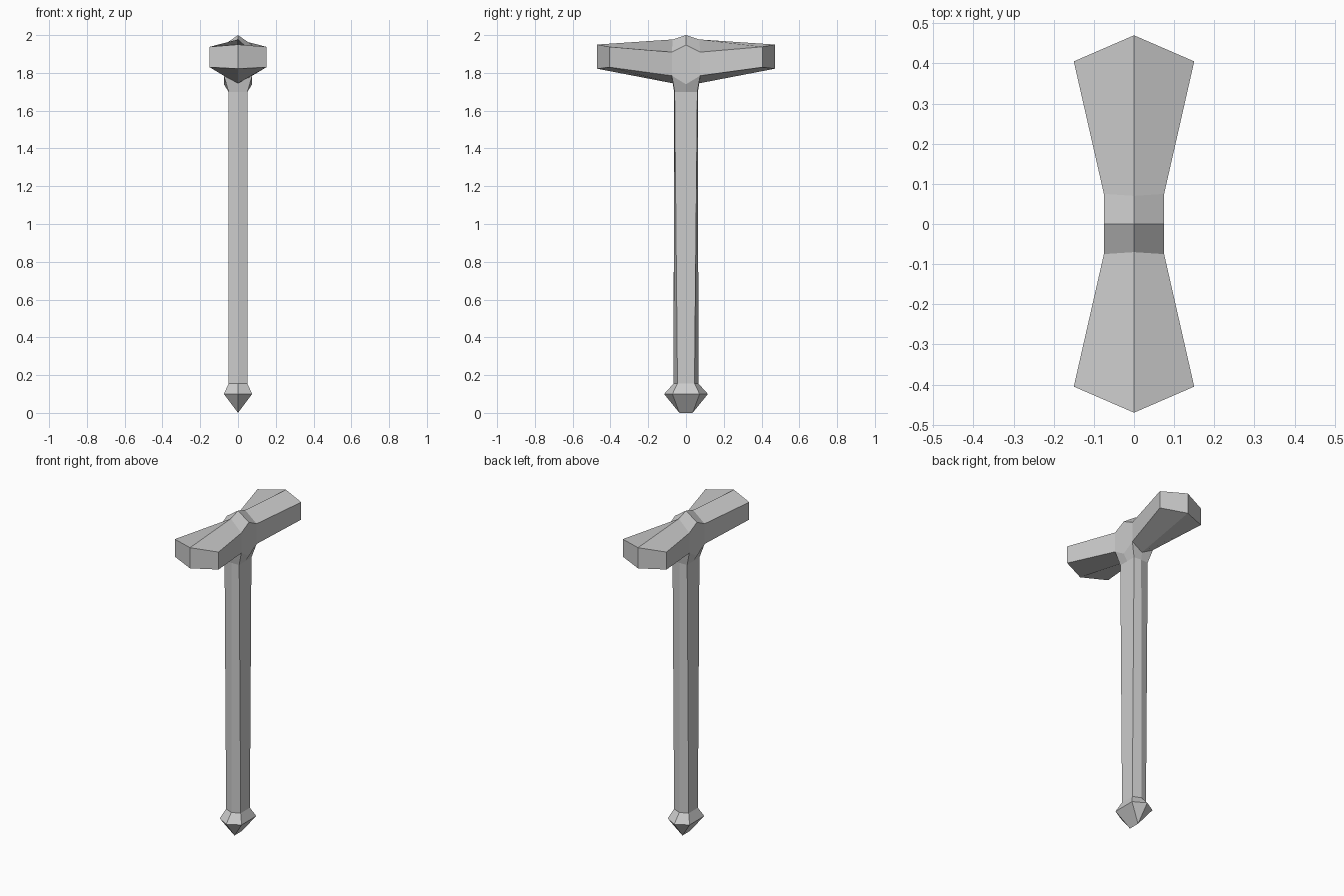
import bpy, bmesh

old = bpy.data.objects.get("Cube")
if old:
    bpy.data.objects.remove(old, do_unlink=True)

grey = bpy.data.materials.new("plain_grey")
grey.use_nodes = True
colour = (0.6, 0.6, 0.6, 1)
grey.diffuse_color = colour
grey.node_tree.nodes["Principled BSDF"].inputs["Base Color"].default_value = colour


def loft(name, rings):
    """Bridge equal-length closed rings and cap both ends."""
    bm = bmesh.new()
    loops = [[bm.verts.new(p) for p in ring] for ring in rings]
    for a, b in zip(loops, loops[1:]):
        for i in range(len(a)):
            j = (i + 1) % len(a)
            bm.faces.new((a[i], a[j], b[j], b[i]))
    bm.faces.new(loops[0])
    bm.faces.new(loops[-1])
    bmesh.ops.remove_doubles(bm, verts=bm.verts, dist=0.0005)
    bmesh.ops.recalc_face_normals(bm, faces=bm.faces)
    mesh = bpy.data.meshes.new(name)
    bm.to_mesh(mesh)
    bm.free()
    mesh.materials.append(grey)
    obj = bpy.data.objects.new(name, mesh)
    bpy.context.collection.objects.link(obj)
    return obj


def shaft_ring(z, width, side, ridge, z_side=None, z_ridge=None):
    """Eight-point ring: ridges at front and back, flat left and right sides."""
    zs = z if z_side is None else z_side
    zr = z if z_ridge is None else z_ridge
    return [(0, -ridge, zr), (width, -side, zs), (width, 0, z), (width, side, zs),
            (0, ridge, zr), (-width, side, zs), (-width, 0, z), (-width, -side, zs)]


def head_ring(y_mid, y_side, width, top, shoulder, lower, keel):
    """Six-point cross-section of the head, ridged above and below."""
    return [(0, y_mid, top), (width, y_side, shoulder), (width, y_side, lower),
            (0, y_mid, keel), (-width, y_side, lower), (-width, y_side, shoulder)]


# Pommel: wide faceted knob ending in a short keel
loft("pommel", [shaft_ring(0, 0, 0.035, 0.035),
                shaft_ring(0.1, 0.075, 0.072, 0.116),
                shaft_ring(0.155, 0.05, 0.045, 0.066)])

# Handle: ridge flattens towards the head
loft("handle", [shaft_ring(0.155, 0.05, 0.045, 0.066),
                shaft_ring(1.7, 0.05, 0.06, 0.063)])

# Collar: flares from the handle into the head
loft("collar", [shaft_ring(1.7, 0.05, 0.06, 0.063),
                shaft_ring(1.74, 0.075, 0.075, 0.07, 1.785, 1.745)])

# Head: two flared ends around a peaked middle
half = [(0.47, 0.405, 0.15, 1.95, 1.938, 1.83, 1.822),
        (0.07, 0.075, 0.075, 1.977, 1.91, 1.785, 1.745)]
middle = head_ring(0, 0, 0.075, 2.0, 1.948, 1.74, 1.745)
front = [head_ring(-s[0], -s[1], *s[2:]) for s in half]
back = [head_ring(*s) for s in reversed(half)]
head = loft("head", front + [middle] + back)

# Crease each striking face along its vertical centre line
bm = bmesh.new()
bm.from_mesh(head.data)
for face in [f for f in bm.faces if len(f.verts) == 6]:
    mid = [v for v in face.verts if abs(v.co.x) < 0.001]
    bmesh.utils.face_split(face, mid[0], mid[1])
bm.to_mesh(head.data)
bm.free()
